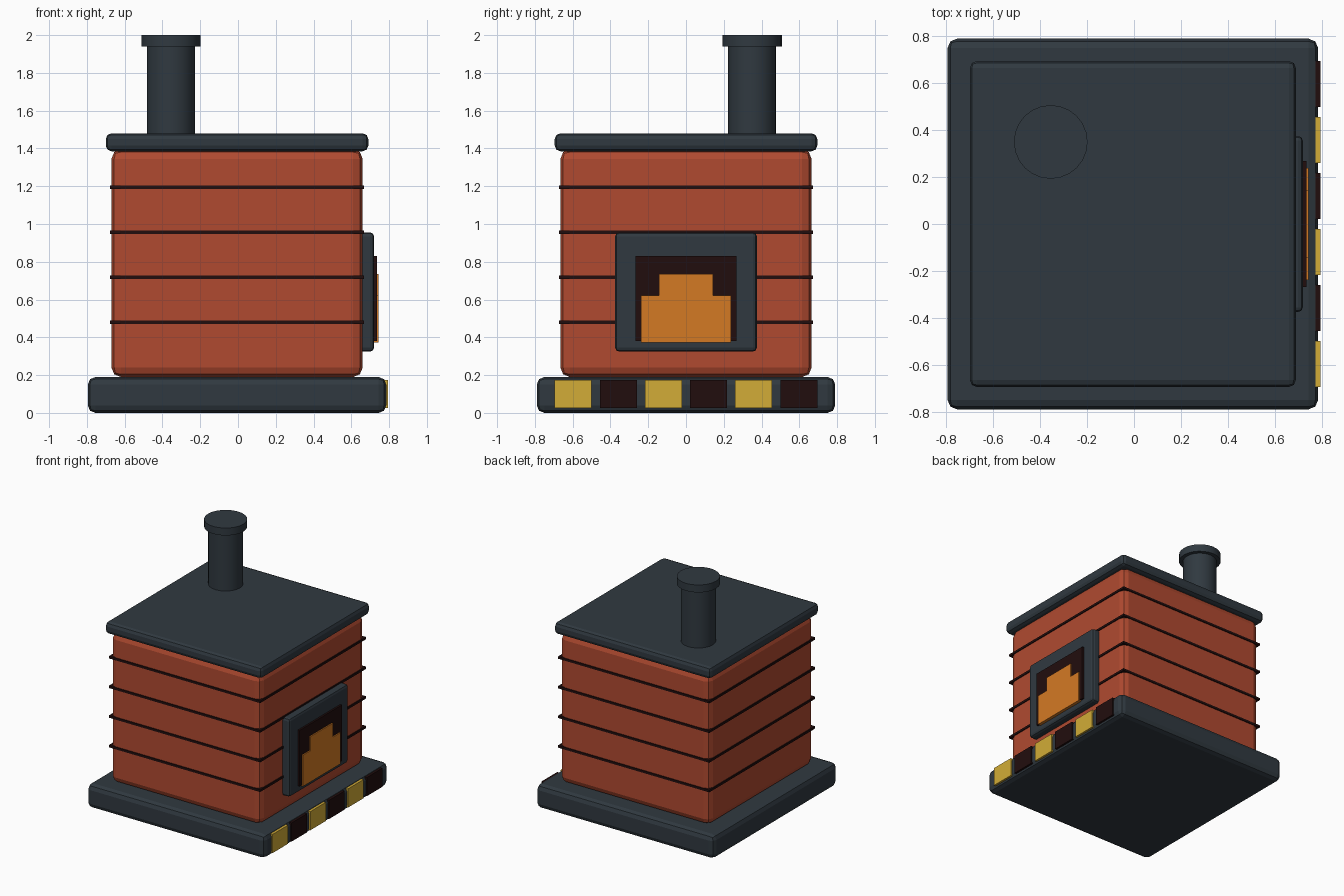
import bpy
from mathutils import Vector

cube = bpy.data.objects.get("Cube")
if cube:
    bpy.data.objects.remove(cube, do_unlink=True)


def material(name, rgb):
    # sRGB bytes to a linear flat colour
    lin = [((c / 255 + 0.055) / 1.055) ** 2.4 for c in rgb]
    m = bpy.data.materials.new(name)
    m.use_nodes = True
    m.diffuse_color = (*lin, 1)
    bsdf = m.node_tree.nodes["Principled BSDF"]
    bsdf.inputs["Base Color"].default_value = (*lin, 1)
    bsdf.inputs["Roughness"].default_value = 0.8
    return m


slate = material("dark slate", (48, 57, 64))
brick = material("red brick", (176, 74, 48))
soot = material("soot black", (33, 13, 13))
flame = material("flame orange", (212, 122, 36))
yellow = material("warning yellow", (210, 172, 55))


def box(name, low, high, mat, bevel=0, segments=2):
    low, high = Vector(low), Vector(high)
    bpy.ops.mesh.primitive_cube_add(size=1, location=(low + high) / 2)
    ob = bpy.context.object
    ob.name = name
    ob.scale = high - low
    bpy.ops.object.transform_apply(location=False, rotation=False, scale=True)
    ob.data.materials.append(mat)
    if bevel:
        mod = ob.modifiers.new("rounded edges", "BEVEL")
        mod.width = bevel
        mod.segments = segments
    return ob


def slab(name, half, z0, z1, mat, bevel=0):
    # square block centred on the furnace axis
    return box(name, (AXIS - half, -half, z0), (AXIS + half, half, z1), mat, bevel)


def pipe(name, radius, z0, z1):
    bpy.ops.mesh.primitive_cylinder_add(
        vertices=24, radius=radius, depth=z1 - z0,
        location=(-0.355, 0.35, (z0 + z1) / 2))
    ob = bpy.context.object
    ob.name = name
    ob.data.materials.append(slate)
    bpy.ops.object.shade_smooth_by_angle()


AXIS = -0.005

# Stacked masses
slab("base", 0.79, 0, 0.19, slate, 0.04)
slab("brick_body", 0.665, 0.19, 1.395, brick, 0.05)
slab("roof", 0.695, 1.385, 1.48, slate, 0.03)

# Mortar bands around the body
for i in range(4):
    z = 0.48 + i * 0.238
    slab(f"mortar_band_{i + 1}", 0.672, z - 0.009, z + 0.009, soot)

# Chimney
pipe("chimney_pipe", 0.127, 1.45, 1.95)
pipe("chimney_cap", 0.157, 1.94, 2.0)

# Firebox on the +x side
box("firebox_frame", (0.64, -0.375, 0.325), (0.72, 0.375, 0.955), slate, 0.02)
box("firebox_opening", (0.71, -0.268, 0.38), (0.735, 0.268, 0.83), soot)
box("flame_lower", (0.715, -0.238, 0.372), (0.745, 0.238, 0.622), flame)
box("flame_upper", (0.715, -0.142, 0.622), (0.745, 0.142, 0.735), flame)

# Hazard plates along the base
for i in range(6):
    y = (i - 2.5) * 0.239
    box(f"hazard_plate_{i + 1}", (0.77, y - 0.098, 0.025), (0.795, y + 0.098, 0.175),
        soot if i % 2 else yellow)
